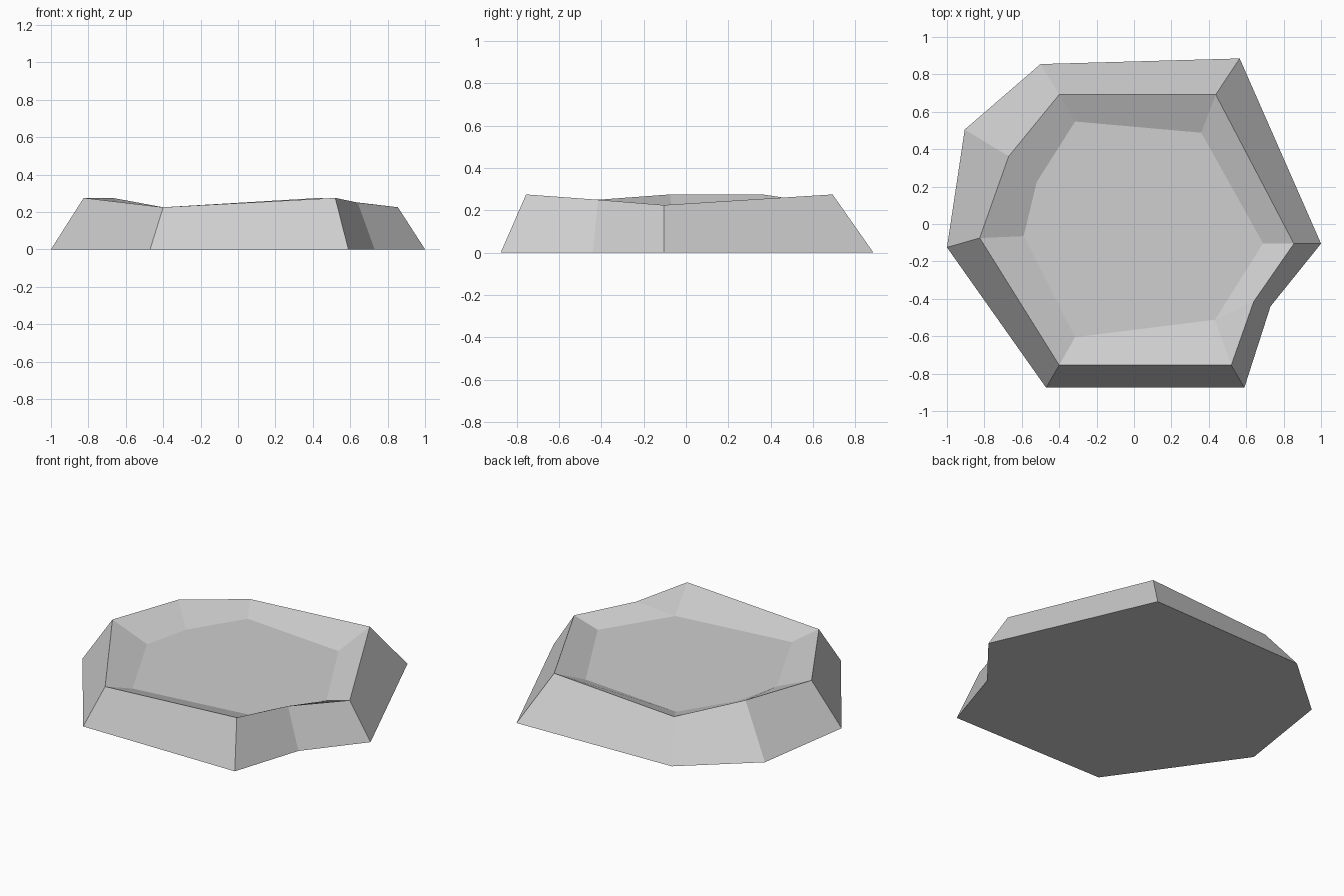
import bpy, bmesh

if "Cube" in bpy.data.objects:
    bpy.data.objects.remove(bpy.data.objects["Cube"])

# Outlines, counter-clockwise from the front left corner
base = [(-.47, -.875), (.59, -.875), (.73, -.44), (1, -.105),
        (.565, .885), (-.5, .855), (-.905, .505), (-1, -.125)]
rim = [(-.4, -.755, .225), (.52, -.755, .275), (.64, -.415, .25), (.855, -.105, .225),
       (.437, .692, .275), (-.4, .692, .225), (-.67, .362, .275), (-.825, -.075, .275)]
floor = [(-.315, -.605), (.433, -.512), (.69, -.103), (.36, .488),
         (-.315, .548), (-.52, .225), (-.59, -.065)]
FLOOR_Z = .178

bm = bmesh.new()
low = [bm.verts.new((x, y, 0)) for x, y in base]
top = [bm.verts.new(p) for p in rim]
pan = [bm.verts.new((x, y, FLOOR_Z)) for x, y in floor]
pan.insert(2, pan[1])  # the notch in the rim shares a floor corner

# Sloping outer walls and inner walls
for i in range(8):
    j = (i + 1) % 8
    bm.faces.new((low[i], low[j], top[j], top[i]))
    inner = [top[i], top[j], pan[j]]
    if pan[i] is not pan[j]:
        inner.append(pan[i])
    bm.faces.new(inner)

# Sunken floor and underside
bm.faces.new(pan[:2] + pan[3:])
bm.faces.new(low[::-1])
bmesh.ops.recalc_face_normals(bm, faces=bm.faces[:])

mesh = bpy.data.meshes.new("faceted_basin")
bm.to_mesh(mesh)
bm.free()

# Plain grey stone
grey = bpy.data.materials.new("light grey")
grey.diffuse_color = (.62, .62, .62, 1)
grey.use_nodes = True
grey.node_tree.nodes["Principled BSDF"].inputs["Base Color"].default_value = grey.diffuse_color
mesh.materials.append(grey)
bpy.context.collection.objects.link(bpy.data.objects.new("faceted_basin", mesh))
